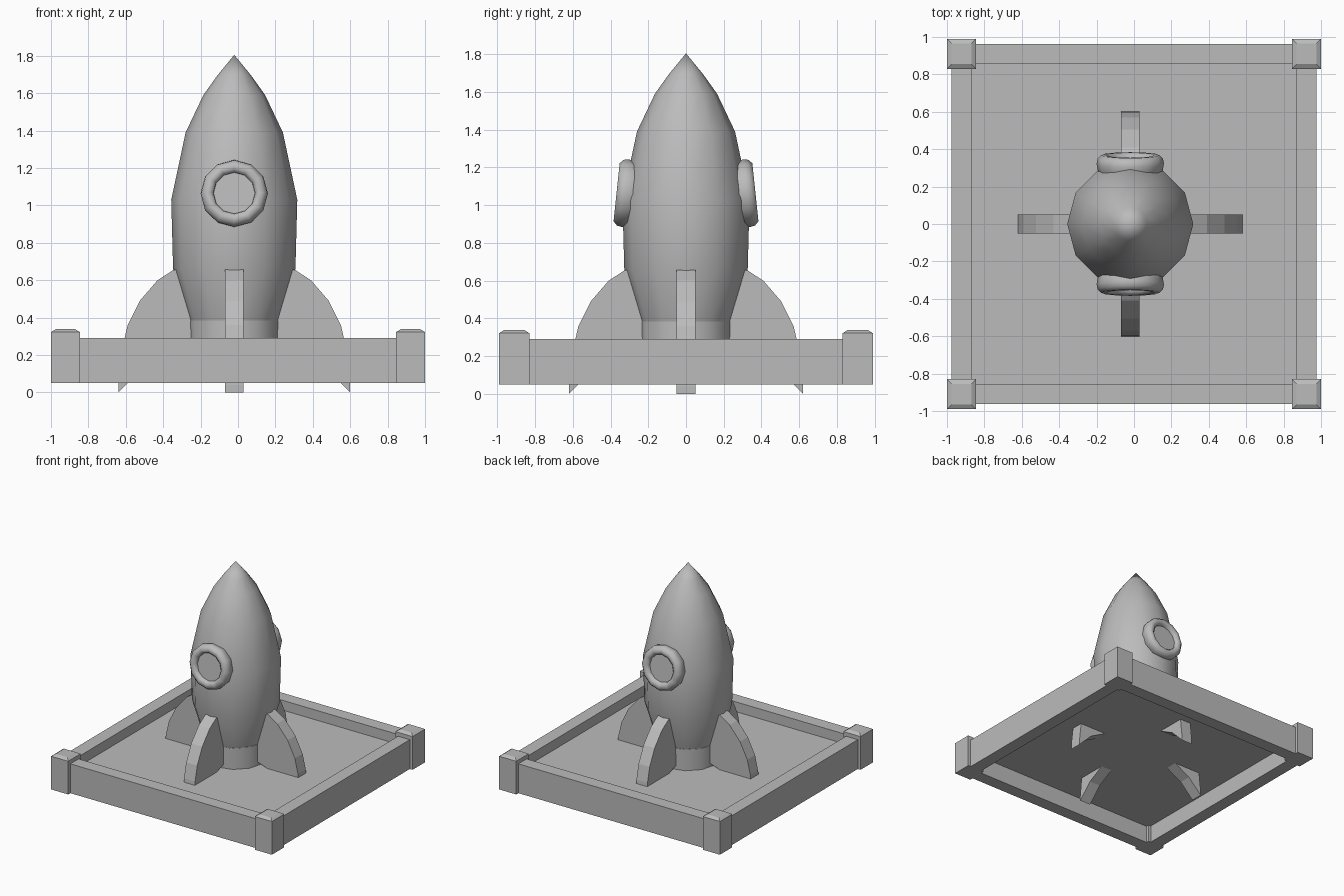
import bpy, bmesh, math
from mathutils import Matrix, Vector

if "Cube" in bpy.data.objects:
    bpy.data.objects.remove(bpy.data.objects["Cube"], do_unlink=True)

grey = bpy.data.materials.new("plain grey")
grey.use_nodes = True
COLOUR = (0.5, 0.5, 0.5, 1)
grey.diffuse_color = COLOUR
grey.node_tree.nodes["Principled BSDF"].inputs["Base Color"].default_value = COLOUR

AXIS = Vector((-0.02, 0, 0))
SIDES = 12


def finish(name, bm, matrix=None, smooth=None):
    bmesh.ops.recalc_face_normals(bm, faces=bm.faces)
    mesh = bpy.data.meshes.new(name)
    bm.to_mesh(mesh)
    bm.free()
    if matrix:
        mesh.transform(matrix)
    mesh.materials.append(grey)
    ob = bpy.data.objects.new(name, mesh)
    bpy.context.collection.objects.link(ob)
    if smooth:
        bpy.ops.object.select_all(action="DESELECT")
        ob.select_set(True)
        bpy.context.view_layer.objects.active = ob
        bpy.ops.object.shade_smooth_by_angle(angle=math.radians(smooth))
    return ob


def box(name, low, high):
    bm = bmesh.new()
    low, high = Vector(low), Vector(high)
    size = Matrix.Diagonal((high - low).to_4d())
    bmesh.ops.create_cube(bm, size=1, matrix=Matrix.Translation((low + high) / 2) @ size)
    return finish(name, bm)


def lathe(name, profile, matrix, smooth):
    """Spin (radius, height) points around z."""
    bm = bmesh.new()
    verts = [bm.verts.new((r, 0, z)) for r, z in profile]
    edges = [bm.edges.new(pair) for pair in zip(verts, verts[1:])]
    bmesh.ops.spin(bm, geom=verts + edges, cent=(0, 0, 0), axis=(0, 0, 1),
                   angle=math.tau, steps=SIDES, use_duplicate=False)
    bmesh.ops.remove_doubles(bm, verts=bm.verts, dist=0.0005)
    return finish(name, bm, matrix, smooth)


# Tray: thin floor, four rails, four capped corner posts
box("tray_floor", (-0.9, -0.9, 0.195), (0.9, 0.9, 0.21))
for s, side, end in ((1, "left", "back"), (-1, "right", "front")):
    x = sorted((s * 0.868, s * 0.975))
    y = sorted((s * 0.855, s * 0.962))
    box(side + "_rail", (x[0], -0.9, 0.05), (x[1], 0.9, 0.29))
    box(end + "_rail", (-0.9, y[0], 0.05), (0.9, y[1], 0.29))

for sx, side in ((1, "left"), (-1, "right")):
    for sy, end in ((1, "back"), (-1, "front")):
        post = box(f"{end}_{side}_post",
                   (sx * 0.9225 - 0.0775, sy * 0.91 - 0.08, 0.05),
                   (sx * 0.9225 + 0.0775, sy * 0.91 + 0.08, 0.322))
        bm = bmesh.new()
        bm.from_mesh(post.data)
        top = max(bm.faces, key=lambda f: f.calc_center_median().z)
        bmesh.ops.inset_region(bm, faces=[top], thickness=0.035, depth=0.016)
        bm.to_mesh(post.data)
        bm.free()

# Rocket hull and tail skirt
place = Matrix.Translation(AXIS)
lathe("hull", [(0.245, 0.385), (0.327, 0.66), (0.337, 1.03), (0.26, 1.39),
               (0.165, 1.59), (0.09, 1.695), (0, 1.805)], place, 60)
lathe("tail_skirt", [(0.243, 0.2), (0.247, 0.385)], place, 60)

# Four curved fins
FIN = [(0.28, 0.66), (0.325, 0.655), (0.41, 0.6), (0.505, 0.49), (0.57, 0.36),
       (0.598, 0.24), (0.62, 0.04), (0.62, 0.0), (0.5, 0.12), (0.35, 0.2), (0.2, 0.25)]
for i, where in enumerate(("left", "back", "right", "front")):
    bm = bmesh.new()
    face = bm.faces.new([bm.verts.new((r, -0.05, z)) for r, z in FIN])
    new = bmesh.ops.extrude_face_region(bm, geom=[face])["geom"]
    bmesh.ops.translate(bm, vec=(0, 0.1, 0),
                        verts=[v for v in new if isinstance(v, bmesh.types.BMVert)])
    finish(where + "_fin", bm, place @ Matrix.Rotation(i * math.pi / 2, 4, "Z"))

# Portholes front and back, leaning with the hull
RING = [(0.165, -0.05), (0.175, -0.02), (0.18, 0.01), (0.175, 0.035), (0.155, 0.055),
        (0.13, 0.055), (0.113, 0.04), (0.11, 0.02)]
for turn, where in ((0, "front"), (math.pi, "back")):
    matrix = (place @ Matrix.Rotation(turn, 4, "Z")
              @ Matrix.Translation((0, -0.313, 1.063))
              @ Matrix.Rotation(math.radians(84), 4, "X"))
    lathe(where + "_porthole_ring", RING, matrix, 60)
    lathe(where + "_porthole_glass", [(0.113, 0.025), (0, 0.025)], matrix, None)
